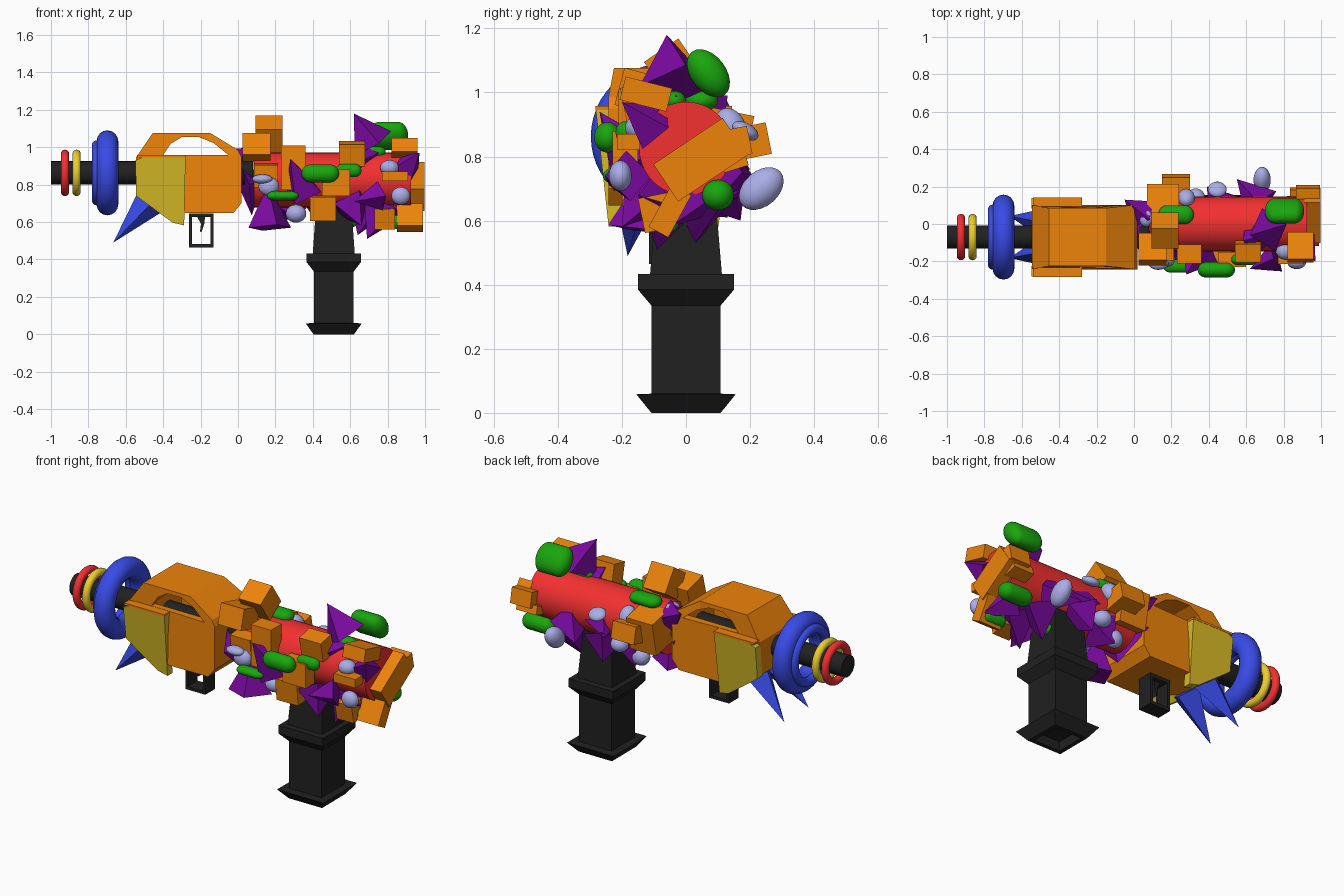
import bpy, bmesh, math
from mathutils import Vector, Matrix

AY, AZ = -0.07, 0.863      # barrel axis
COLORS = {"red": (0.9, 0.03, 0.03), "yellow": (0.85, 0.62, 0.03), "blue": (0.04, 0.07, 0.8),
          "orange": (0.85, 0.23, 0.003), "olive": (0.7, 0.5, 0.02), "purple": (0.2, 0.003, 0.36),
          "green": (0.01, 0.38, 0.004), "lavender": (0.4, 0.42, 0.8), "black": (0.015, 0.015, 0.015)}
MATS = {}
for key, rgb in COLORS.items():
    MATS[key] = bpy.data.materials.new(key)
    MATS[key].diffuse_color = (*rgb, 1)


def finish(name, bm, color, smooth=False):
    bmesh.ops.recalc_face_normals(bm, faces=bm.faces)
    me = bpy.data.meshes.new(name)
    bm.to_mesh(me)
    bm.free()
    ob = bpy.data.objects.new(name, me)
    bpy.context.collection.objects.link(ob)
    if color:
        me.materials.append(MATS[color])
    if smooth:
        bpy.ops.object.select_all(action='DESELECT')
        ob.select_set(True)
        bpy.context.view_layer.objects.active = ob
        bpy.ops.object.shade_smooth_by_angle(angle=0.7)
    return ob


def box(name, loc, size, color, rx=0.0):
    bm = bmesh.new()
    m = Matrix.Translation(loc) @ Matrix.Rotation(rx, 4, 'X') @ Matrix.Diagonal((*size, 1))
    bmesh.ops.create_cube(bm, size=1, matrix=m)
    return finish(name, bm, color)


def prism(name, pts, y0, y1, color, warp=None):
    """Extrude an x-z outline along y, optionally moving its points."""
    bm = bmesh.new()
    f = bm.faces.new([bm.verts.new((x, y0, z)) for x, z in pts])
    ext = bmesh.ops.extrude_face_region(bm, geom=[f])["geom"]
    for v in ext:
        if isinstance(v, bmesh.types.BMVert):
            v.co.y = y1
    if warp:
        for v in bm.verts:
            v.co.y = warp(v.co)
    return finish(name, bm, color)


def cone(name, base, tip, r, color, r2=0.0, sides=4, smooth=False):
    base, tip = Vector(base), Vector(tip)
    d = tip - base
    m = Matrix.Translation((base + tip) / 2) @ d.to_track_quat('Z', 'Y').to_matrix().to_4x4()
    bm = bmesh.new()
    bmesh.ops.create_cone(bm, cap_ends=True, segments=sides, radius1=r, radius2=r2,
                          depth=d.length, matrix=m)
    return finish(name, bm, color, smooth)


def pod(name, loc, half, color, rx=0.0, stretch=0.0):
    """Ellipsoid, or a capsule along x when stretched."""
    bm = bmesh.new()
    bmesh.ops.create_uvsphere(bm, u_segments=24, v_segments=15, radius=1,
                              matrix=Matrix.Rotation(math.pi / 2, 4, 'Y'))
    for v in bm.verts:
        v.co.x = (v.co.x + math.copysign(stretch, v.co.x)) / (1 + stretch)
    bm.transform(Matrix.Translation(loc) @ Matrix.Rotation(rx, 4, 'X') @ Matrix.Diagonal((*half, 1)))
    return finish(name, bm, color, True)


def ring(name, x, major, minor, color):
    bpy.ops.mesh.primitive_torus_add(location=(x, AY, AZ), rotation=(0, math.pi / 2, 0),
                                     major_radius=major, minor_radius=minor,
                                     major_segments=48, minor_segments=16)
    ob = bpy.context.object
    ob.name = name
    ob.data.materials.append(MATS[color])
    bpy.ops.object.shade_smooth_by_angle(angle=0.9)


# Barrel and its rings
cone("barrel", (-1, AY, AZ), (0.08, AY, AZ), 0.062, "black", 0.062, 32, True)
ring("muzzle_ring_red", -0.925, 0.102, 0.022, "red")
ring("muzzle_ring_yellow", -0.863, 0.102, 0.022, "yellow")
ring("large_ring", -0.698, 0.169, 0.058, "blue")
ring("thin_ring", -0.755, 0.148, 0.026, "blue")

# Housing with a side-to-side window and a hollow around the barrel
body = prism("housing", [(-0.545, 0.945), (-0.455, 1.077), (-0.15, 1.077), (0.0, 0.985), (0.018, 0.95),
                         (0.018, 0.7), (-0.025, 0.647), (-0.28, 0.647), (-0.545, 0.75)],
             AY - 0.172, AY + 0.172, "orange",
             lambda c: AY + (c.y - AY) * (0.9 if c.z > 1.0 else 1))
window = prism("window_cutter", [(-0.40, 0.958), (-0.36, 1.018), (-0.3, 1.055), (-0.21, 1.055),
                                 (-0.13, 1.022), (-0.05, 0.958)], -0.5, 0.4, None)
hollow = box("hollow_cutter", (-0.225, AY, 0.87), (0.36, 0.25, 0.24), None)
for cutter in (window, hollow):
    mod = body.modifiers.new(cutter.name, 'BOOLEAN')
    mod.operation, mod.object, mod.solver = 'DIFFERENCE', cutter, 'EXACT'
    cutter.hide_render = True
    cutter.hide_viewport = True

# Side panels, cap strips and spikes on both sides
for side, s in (("near", -1), ("far", 1)):
    prism("side_panel_" + side, [(-0.548, 0.93), (-0.5, 0.95), (-0.28, 0.95), (-0.288, 0.582),
                                 (-0.35, 0.597), (-0.545, 0.74)], 0.165, 0.212, "olive",
          lambda c: AY + s * (c.y - (0.95 - c.z) * 0.11))
    box("panel_cap_" + side, (-0.41, AY + s * 0.188, 0.952), (0.262, 0.05, 0.012), "orange")
    cone("spike_" + side, (-0.47, AY + s * 0.075, 0.71), (-0.667, AY + s * 0.112, 0.49), 0.085, "blue")

# Trigger guard and trigger
for name, x, z, w, h in (("guard_front", -0.253, 0.555, 0.016, 0.18), ("guard_rear", -0.139, 0.555, 0.016, 0.18),
                         ("guard_bottom", -0.196, 0.474, 0.13, 0.018), ("guard_top", -0.196, 0.636, 0.13, 0.02)):
    box(name, (x, AY, z), (w, 0.09, h), "black")
prism("trigger", [(-0.225, 0.64), (-0.175, 0.64), (-0.18, 0.59), (-0.195, 0.545), (-0.203, 0.55),
                  (-0.198, 0.59)], AY - 0.02, AY + 0.02, "black")

# Square grip: stacked sections (height, half x, half y), hollow at the bottom
bm = bmesh.new()
loops = []
for z, hx, hy in ((0.05, 0.08, 0.08), (0, 0.085, 0.085), (0, 0.108, 0.108), (0.058, 0.15, 0.155),
                  (0.06, 0.106, 0.108), (0.335, 0.106, 0.108), (0.385, 0.145, 0.15), (0.433, 0.145, 0.15),
                  (0.433, 0.112, 0.112), (0.72, 0.092, 0.088)):
    loops.append([bm.verts.new((0.512 + a * hx, b * hy, z))
                  for a, b in ((-1, -1), (1, -1), (1, 1), (-1, 1))])
for lo, hi in zip(loops, loops[1:]):
    for i in range(4):
        bm.faces.new((lo[i], lo[(i + 1) % 4], hi[(i + 1) % 4], hi[i]))
bm.faces.new(loops[0])
bm.faces.new(loops[-1])
finish("grip", bm, "black")

# Rear cylinder
cone("rear_cylinder", (0.085, 0, 0.825), (0.925, 0, 0.825), 0.146, "red", 0.146, 40, True)

# Blocks crusting the cylinder: centre, size, tilt
BLOCKS = [
    (0.165, -0.035, 1.07, 0.145, 0.13, 0.15, 0.6), (0.1, -0.135, 1.0, 0.15, 0.15, 0.12, -0.26),
    (0.225, 0.17, 0.84, 0.15, 0.18, 0.1, 0.2), (0.155, 0.11, 0.845, 0.17, 0.17, 0.2, -0.2),
    (0.15, -0.14, 0.85, 0.13, 0.1, 0.12, 0.1), (0.295, -0.16, 0.89, 0.13, 0.1, 0.24, 0),
    (0.61, -0.145, 0.965, 0.14, 0.1, 0.12, 0.2), (0.525, -0.19, 0.81, 0.15, 0.08, 0.14, 0),
    (0.455, -0.14, 0.675, 0.14, 0.12, 0.13, 0.1), (0.84, -0.18, 0.845, 0.14, 0.07, 0.05, 0),
    (0.89, -0.125, 0.995, 0.14, 0.15, 0.075, -0.25), (0.955, 0.045, 0.79, 0.085, 0.26, 0.14, 0.59),
    (0.92, -0.05, 0.63, 0.14, 0.07, 0.15, -0.5), (0.785, -0.09, 0.625, 0.11, 0.1, 0.11, 0.2),
    (0.93, 0.14, 0.84, 0.13, 0.12, 0.09, 0.2), (0.9, 0.15, 0.785, 0.13, 0.08, 0.05, 0.3)]
for i, (x, y, z, a, b, c, r) in enumerate(BLOCKS):
    box(f"block_{i}", (x, y, z), (a, b, c), "orange", r)

# Pyramids: base centre, tip, radius
PYRAMIDS = [
    (0.72, -0.03, 1.02, 0.62, -0.06, 1.18, 0.12), (0.77, -0.04, 0.68, 0.69, -0.09, 0.51, 0.13),
    (0.7, 0.06, 0.7, 0.64, 0.03, 0.53, 0.13), (0.17, -0.13, 0.57, 0.16, -0.1, 0.8, 0.12),
    (0.62, -0.08, 0.92, 0.79, -0.03, 0.99, 0.1), (0.76, -0.18, 0.74, 0.62, -0.24, 0.71, 0.08),
    (0.35, -0.15, 0.76, 0.28, -0.27, 0.94, 0.11), (0.05, 0.05, 0.92, -0.05, 0.13, 0.99, 0.09),
    (0.68, 0.1, 0.75, 0.55, 0.24, 0.7, 0.11), (0.9, -0.1, 0.89, 0.97, -0.2, 0.97, 0.08),
    (0.45, 0.1, 0.72, 0.42, 0.17, 0.6, 0.12), (0.28, 0.06, 0.7, 0.24, 0.13, 0.61, 0.12),
    (0.6, -0.12, 0.7, 0.66, -0.2, 0.58, 0.11), (0.03, -0.05, 0.8, 0.14, -0.03, 0.83, 0.17),
    (0.85, 0.02, 0.69, 0.99, -0.05, 0.58, 0.1), (0.49, 0.07, 0.81, 0.39, 0.2, 0.76, 0.11)]
for i, (a, b, c, d, e, f, r) in enumerate(PYRAMIDS):
    cone(f"pyramid_{i}", (a, b, c), (d, e, f), r, "purple")

# Capsules: centre, half sizes, tilt
CAPSULES = [
    (0.805, 0.07, 1.06, 0.105, 0.055, 0.085, 0.65), (0.44, -0.245, 0.86, 0.1, 0.042, 0.048, 0),
    (0.24, -0.225, 0.74, 0.085, 0.035, 0.025, 0), (0.59, -0.19, 0.875, 0.07, 0.03, 0.035, 0),
    (0.225, 0.05, 0.975, 0.095, 0.05, 0.035, 0), (0.71, -0.035, 0.975, 0.08, 0.035, 0.03, 0),
    (0.88, 0.1, 0.68, 0.1, 0.05, 0.048, 0), (0.56, 0.03, 0.6, 0.08, 0.04, 0.03, 0),
    (0.9, -0.06, 0.6, 0.08, 0.04, 0.04, 0)]
for i, (x, y, z, a, b, c, r) in enumerate(CAPSULES):
    pod(f"capsule_{i}", (x, y, z), (a, b, c), "green", r, 1.0)

# Ellipsoid pods: centre, half sizes, tilt
PODS = [
    (0.685, 0.235, 0.7, 0.046, 0.055, 0.08, -0.85), (0.445, 0.185, 0.88, 0.05, 0.045, 0.025, -0.5),
    (0.28, 0.14, 0.895, 0.045, 0.045, 0.06, 0.5), (0.065, 0.03, 0.96, 0.036, 0.045, 0.03, 0),
    (0.87, -0.205, 0.74, 0.05, 0.036, 0.048, 0), (0.81, -0.145, 0.89, 0.05, 0.045, 0.042, 0),
    (0.165, -0.19, 0.79, 0.055, 0.04, 0.05, 0), (0.13, -0.21, 0.83, 0.054, 0.035, 0.025, 0),
    (0.31, -0.1, 0.645, 0.055, 0.05, 0.048, 0), (0.33, 0.14, 0.72, 0.05, 0.05, 0.045, 0),
    (0.22, 0.1, 0.66, 0.05, 0.045, 0.05, 0)]
for i, (x, y, z, a, b, c, r) in enumerate(PODS):
    pod(f"pod_{i}", (x, y, z), (a, b, c), "lavender", r)
